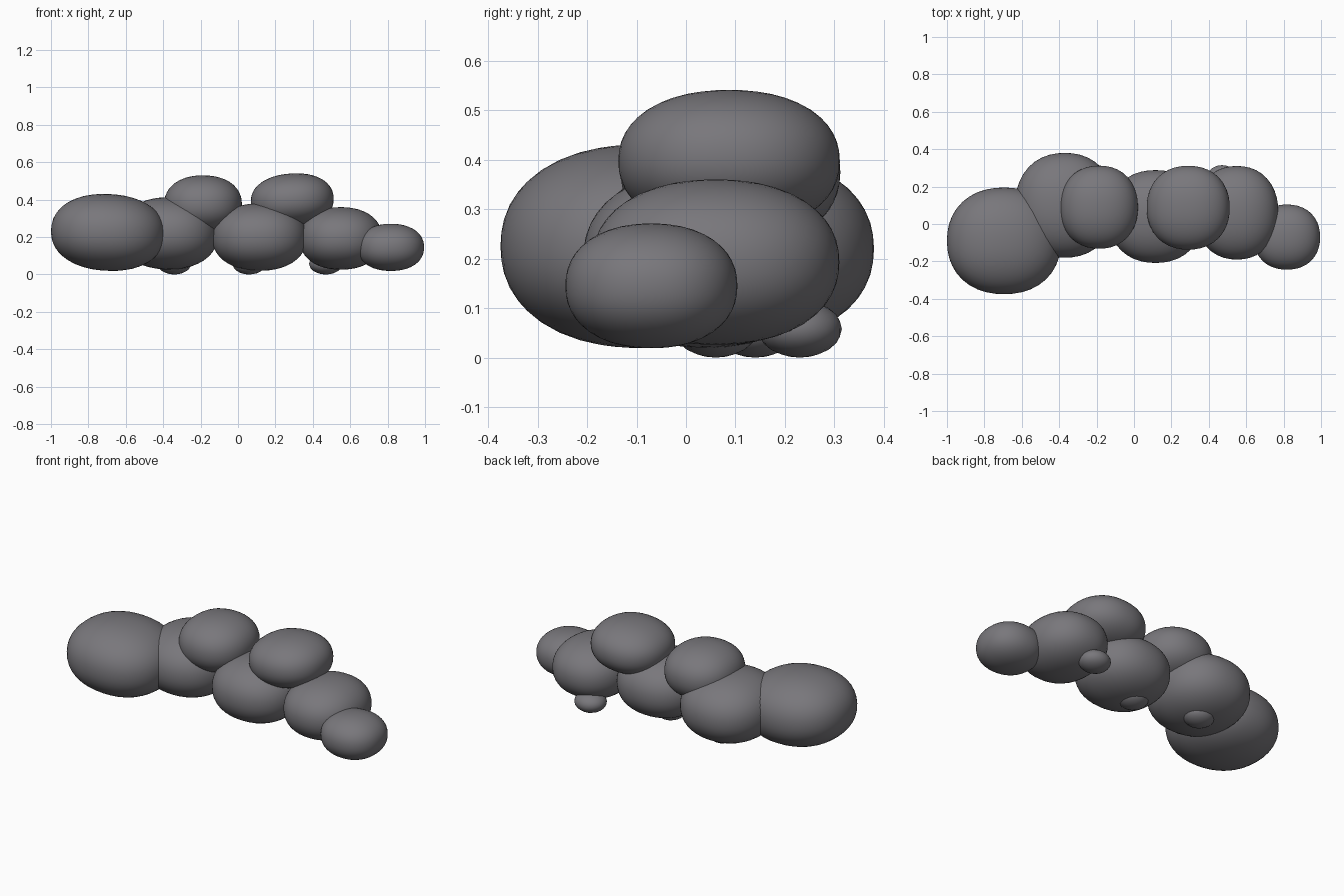
import bpy, bmesh, math
from mathutils import Matrix, Vector

if "Cube" in bpy.data.objects:
    bpy.data.objects.remove(bpy.data.objects["Cube"])

grey = bpy.data.materials.new("storm grey")
grey.diffuse_color = (0.19, 0.185, 0.2, 1)
grey.use_nodes = True
grey.node_tree.nodes["Principled BSDF"].inputs["Base Color"].default_value = grey.diffuse_color


def puff(name, centre, radii, tilt=0.0, power=2.2, detail=4):
    """Slightly boxy ellipsoid, tilted about the y axis."""
    bm = bmesh.new()
    bmesh.ops.create_icosphere(bm, subdivisions=detail, radius=1)
    turn = Matrix.Rotation(math.radians(tilt), 3, 'Y')
    for v in bm.verts:
        norm = sum(abs(c) ** power for c in v.co) ** (1 / power)
        p = v.co / norm
        v.co = turn @ Vector([c * r for c, r in zip(p, radii)]) + Vector(centre)
    for f in bm.faces:
        f.smooth = True
    me = bpy.data.meshes.new(name)
    bm.to_mesh(me)
    bm.free()
    me.materials.append(grey)
    bpy.context.collection.objects.link(bpy.data.objects.new(name, me))


# Row of large lower puffs, left to right
puff("left_end_puff", (-0.695, -0.09, 0.225), (0.305, 0.285, 0.205), 3)
puff("left_body_puff", (-0.37, 0.10, 0.22), (0.265, 0.28, 0.193))
puff("middle_body_puff", (0.115, 0.04, 0.2), (0.253, 0.248, 0.18))
puff("right_body_puff", (0.55, 0.06, 0.193), (0.222, 0.25, 0.167))
puff("right_end_puff", (0.817, -0.07, 0.145), (0.178, 0.174, 0.126))

# Two puffs resting on top
puff("left_top_puff", (-0.187, 0.09, 0.375), (0.208, 0.222, 0.155))
puff("right_top_puff", (0.29, 0.087, 0.397), (0.222, 0.224, 0.143), -4)

# Small puffs underneath
for name, x, y in (("left", -0.34, 0.14), ("middle", 0.06, 0.06), ("right", 0.47, 0.23)):
    puff(name + "_under_puff", (x, y, 0.058), (0.09, 0.085, 0.058), power=2, detail=3)
